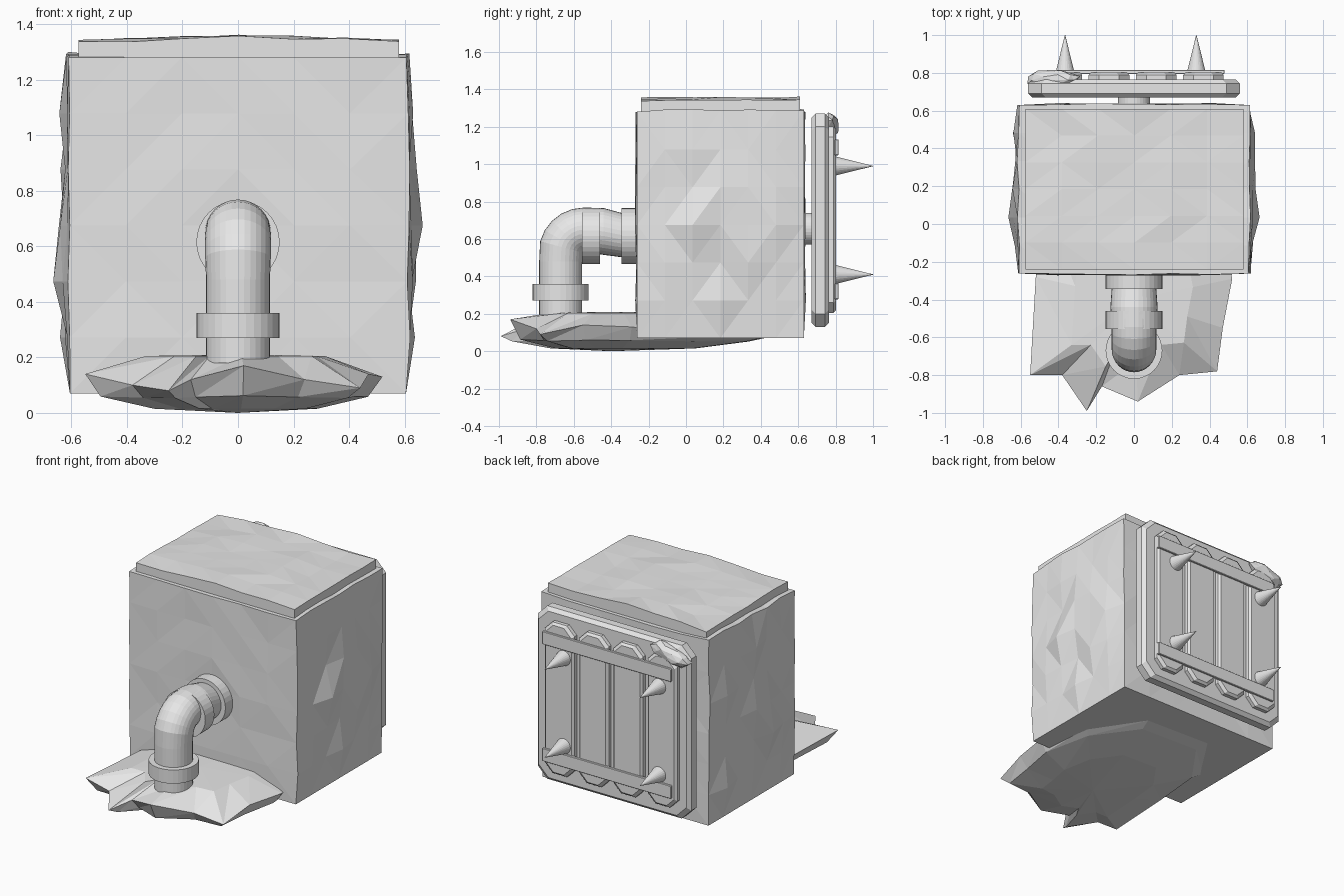
import bpy, bmesh, math, random
from mathutils import Vector

random.seed(7)
if "Cube" in bpy.data.objects:
    bpy.data.objects.remove(bpy.data.objects["Cube"])

grey = bpy.data.materials.new("light_grey")
grey.use_nodes = True
grey.diffuse_color = (0.8, 0.8, 0.8, 1)
grey.node_tree.nodes["Principled BSDF"].inputs["Base Color"].default_value = (0.8, 0.8, 0.8, 1)


def finish(bm, name):
    bmesh.ops.recalc_face_normals(bm, faces=bm.faces[:])
    mesh = bpy.data.meshes.new(name)
    bm.to_mesh(mesh)
    bm.free()
    mesh.materials.append(grey)
    ob = bpy.data.objects.new(name, mesh)
    bpy.context.collection.objects.link(ob)
    return ob


def loft(name, rings):
    """Skin a stack of equal rings and close both ends."""
    bm = bmesh.new()
    rows = [[bm.verts.new(p) for p in ring] for ring in rings]
    n = len(rows[0])
    for a, b in zip(rows, rows[1:]):
        for i in range(n):
            j = (i + 1) % n
            bm.faces.new((a[i], a[j], b[j], b[i]))
    for row in (rows[0], rows[-1]):
        bm.faces.new(row)
    return finish(bm, name)


def circle(center, axis, radius, sides=32):
    """Ring in the plane spanned by x and the normal of axis (axis lies in yz)."""
    side = Vector((0, -axis[2], axis[1]))
    return [Vector(center) + radius * (math.cos(t) * Vector((1, 0, 0)) + math.sin(t) * side)
            for t in (2 * math.pi * i / sides for i in range(sides))]


def tube(name, start, end, r0, r1=None, sides=32):
    axis = (Vector(end) - Vector(start)).normalized()
    return loft(name, [circle(start, axis, r0, sides),
                       circle(end, axis, r0 if r1 is None else r1, sides)])


def cut_plate(name, x, z, y, cut, bevel):
    """Upright plate with clipped corners and bevelled rims."""
    def ring(depth, inset):
        x0, x1, z0, z1 = x[0] + inset, x[1] - inset, z[0] + inset, z[1] - inset
        return [Vector((px, depth, pz)) for px, pz in (
            (x0 + cut, z0), (x1 - cut, z0), (x1, z0 + cut), (x1, z1 - cut),
            (x1 - cut, z1), (x0 + cut, z1), (x0, z1 - cut), (x0, z0 + cut))]
    return loft(name, [ring(y[0], bevel), ring(y[0] + bevel, 0),
                       ring(y[1] - bevel, 0), ring(y[1], bevel)])


def rough_box(name, low, high, cuts, push):
    """Gridded box whose vertices are moved by push(unit_position)."""
    bm = bmesh.new()
    bmesh.ops.create_cube(bm, size=2)
    bmesh.ops.subdivide_edges(bm, edges=bm.edges[:], cuts=cuts, use_grid_fill=True)
    for v in bm.verts:
        u = v.co.copy()
        base = Vector([l + (h - l) * (c + 1) / 2 for l, h, c in zip(low, high, u)])
        v.co = base + push(u)
    bmesh.ops.triangulate(bm, faces=bm.faces[:])
    return finish(bm, name)


# Main stone block: bulging sides, nearly flat front and back
def push_block(u):
    d = Vector((0, 0, 0))
    if u.z < -0.99:
        return d
    edge = abs(u.y) > 0.99 or u.z > 0.99
    if abs(u.x) > 0.99:
        amount = random.uniform(0, 0.015) if edge else random.uniform(0.005, 0.04)
        if not edge and abs(u.z + (0 if u.x > 0 else 0.33)) < 0.1 and abs(u.y + 0.33) < 0.1:
            amount = 0.06
        d.x = math.copysign(amount, u.x)
    if abs(u.y) > 0.99 and abs(u.x) < 0.99:
        d.y = math.copysign(random.uniform(-0.008, 0.012), u.y)
    if u.z > 0.99 and (abs(u.x) > 0.99 or abs(u.y) > 0.99):
        d.z = random.uniform(0, 0.02) if abs(u.x) > 0.99 and u.y > -0.99 else 0
    return d


rough_box("stone_block", (-0.605, -0.262, 0.07), (0.605, 0.63, 1.28), 5, push_block)


# Uneven lid
def push_lid(u):
    if u.z < 0.99:
        return Vector((0, 0, 0))
    return Vector((0, 0, random.uniform(-0.008, 0.008) + 0.02 * (1 - abs(u.x))))


rough_box("stone_lid", (-0.575, -0.24, 1.26), (0.58, 0.61, 1.337), 5, push_lid)

# Jagged ground slab
outline = [(-0.52, -0.28, 0.13), (-0.55, -0.80, 0.14), (-0.38, -0.80, 0.10), (-0.25, -0.99, 0.08),
           (-0.17, -0.86, 0.12), (0.02, -0.94, 0.17), (0.24, -0.80, 0.12), (0.44, -0.78, 0.09),
           (0.47, -0.55, 0.14), (0.52, -0.29, 0.13), (0.45, 0.08, 0.075), (0.22, 0.40, 0.07),
           (-0.25, 0.42, 0.07), (-0.48, 0.10, 0.075)]
bm = bmesh.new()
hub = Vector((0, -0.4, 0))


def slab_ring(scale, z, follow):
    return [bm.verts.new((hub.x + (x - hub.x) * scale, hub.y + (y - hub.y) * scale,
                          z * (1 - follow) + h * follow)) for x, y, h in outline]


rows = [slab_ring(0.55, 0.015, 0), slab_ring(0.9, 0.05, 0.1), slab_ring(1, 0, 1),
        slab_ring(0.6, 0.205, 0)]
n = len(outline)
for a, b in zip(rows, rows[1:]):
    for i in range(n):
        j = (i + 1) % n
        bm.faces.new((a[i], a[j], b[j]))
        bm.faces.new((a[i], b[j], b[i]))
for row, z in ((rows[0], 0), (rows[-1], 0.21)):
    tip = bm.verts.new((hub.x, hub.y, z))
    for i in range(n):
        bm.faces.new((row[i], row[(i + 1) % n], tip))
finish(bm, "ground_slab")

# Bent pipe
bend = [circle((0, -0.67, z), (0, 0, 1), 0.115) for z in (0.18, 0.48)]
for k in range(1, 7):
    t = math.pi / 2 * k / 6
    bend.append(circle((0, -0.545 - 0.125 * math.cos(t), 0.525 + 0.125 * math.sin(t)),
                       (0, math.sin(t), math.cos(t)), 0.118))
bend.append(circle((0, -0.44, 0.64), (0, 1, 0), 0.125))
bend.append(circle((0, -0.34, 0.62), (0, 1, 0), 0.118))
bend.append(circle((0, -0.25, 0.615), (0, 1, 0), 0.115))
loft("bent_pipe", bend)
tube("lower_collar", (0, -0.67, 0.27), (0, -0.67, 0.36), 0.15)
tube("middle_collar", (0, -0.555, 0.615), (0, -0.46, 0.615), 0.15)
tube("wall_collar", (0, -0.345, 0.615), (0, -0.25, 0.615), 0.15)

# Back door: mount, panel, planks, straps and spikes
tube("panel_mount", (0, 0.6, 0.655), (0, 0.69, 0.655), 0.085)
cut_plate("back_panel", (-0.56, 0.56), (0.13, 1.27), (0.67, 0.765), 0.07, 0.022)
for i in range(4):
    x = -0.49 + 0.25 * i
    cut_plate("plank_%d" % (i + 1), (x, x + 0.215), (0.205, 1.2), (0.75, 0.803), 0.055, 0.014)
for name, z in (("upper_strap", 1.09), ("lower_strap", 0.32)):
    cut_plate(name, (-0.46, 0.48), (z - 0.043, z + 0.043), (0.795, 0.815), 0.004, 0.003)
for z in (0.41, 0.99):
    for x in (-0.365, 0.33):
        tube("spike", (x, 0.79, z), (x, 1.0, z), 0.053, 0.001, 24)

# Stone chip on the panel corner
bm = bmesh.new()
bmesh.ops.create_icosphere(bm, subdivisions=2, radius=1)
for v in bm.verts:
    p = v.co * random.uniform(0.85, 1.1)
    v.co = Vector((-0.425 + 0.135 * p.x, 0.762 + 0.058 * p.y, 1.205 + 0.06 * p.z + 0.03 * p.x))
finish(bm, "stone_chip")
